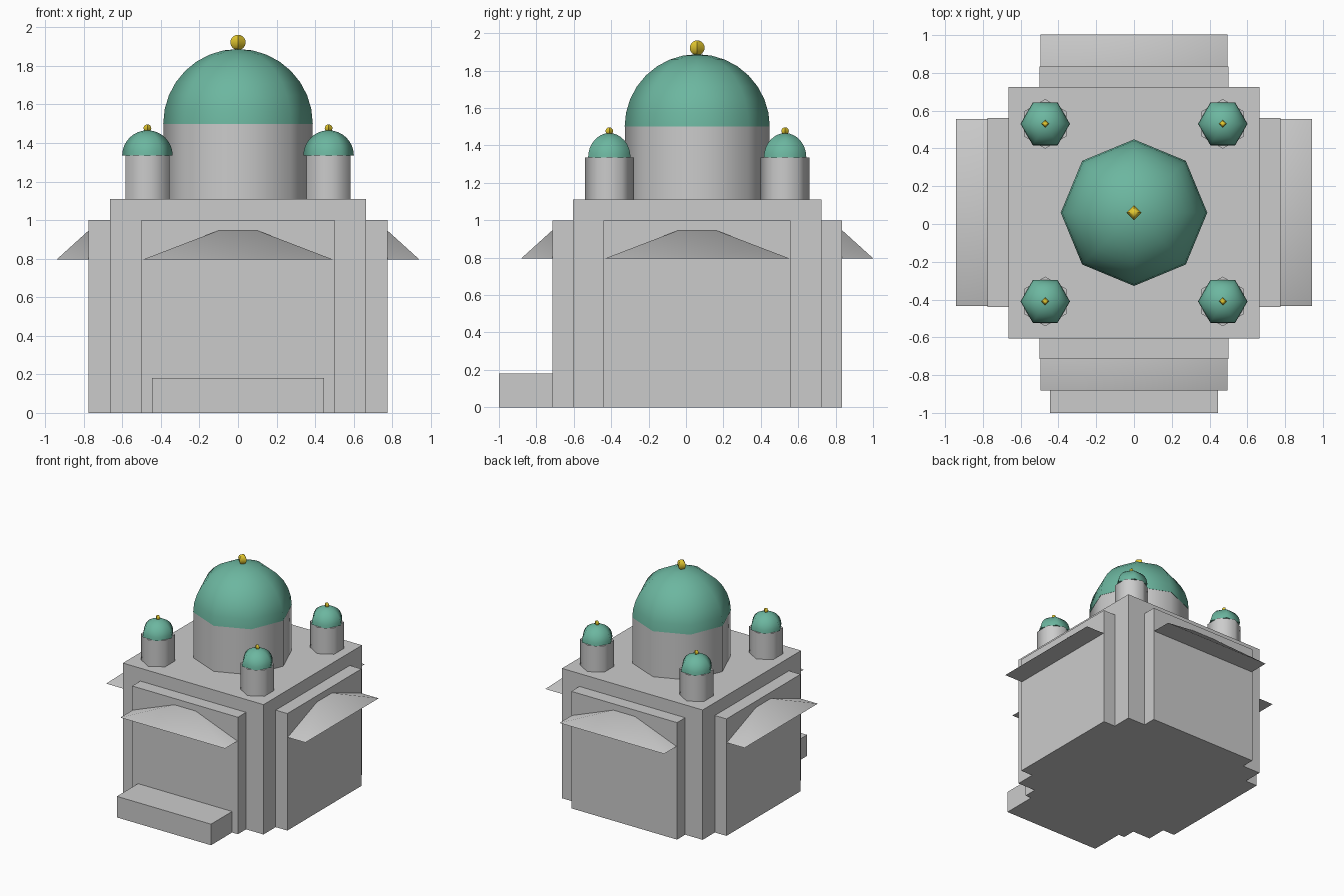
import bpy, bmesh
from math import sin, cos, pi, radians

if "Cube" in bpy.data.objects:
    bpy.data.objects.remove(bpy.data.objects["Cube"])

CY = 0.06  # the building's own centre lies slightly behind the origin


def material(name, color):
    m = bpy.data.materials.new(name)
    m.diffuse_color = color
    m.use_nodes = True
    m.node_tree.nodes["Principled BSDF"].inputs["Base Color"].default_value = m.diffuse_color
    return m


GREEN = material("green_tile", (0.15, 0.47, 0.35, 1))
GOLD = material("gold", (0.8, 0.6, 0.03, 1))


def finish(name, bm, mat=None, smooth=None):
    bmesh.ops.remove_doubles(bm, verts=bm.verts, dist=1e-5)
    bmesh.ops.recalc_face_normals(bm, faces=bm.faces)
    me = bpy.data.meshes.new(name)
    bm.to_mesh(me)
    bm.free()
    if mat:
        me.materials.append(mat)
    if smooth:
        me.polygons.foreach_set("use_smooth", [True] * len(me.polygons))
        me.set_sharp_from_angle(angle=radians(smooth))
    ob = bpy.data.objects.new(name, me)
    bpy.context.collection.objects.link(ob)
    return ob


def box(name, x0, x1, y0, y1, z0, z1):
    bm = bmesh.new()
    bmesh.ops.create_cube(bm, size=1)
    for v in bm.verts:
        v.co = ((x0 + x1) / 2 + v.co.x * (x1 - x0),
                (y0 + y1) / 2 + v.co.y * (y1 - y0),
                (z0 + z1) / 2 + v.co.z * (z1 - z0))
    return finish(name, bm)


def lathe(name, profile, sides, loc, phase=0, mat=None, smooth=65, scale=(1, 1)):
    """Turn a profile of (radius, z) about a vertical axis; open ends are capped."""
    bm = bmesh.new()
    rings = [[bm.verts.new((r * scale[0] * cos(phase + 2 * pi * i / sides),
                            r * scale[1] * sin(phase + 2 * pi * i / sides), z))
              for i in range(sides)] for r, z in profile]
    for a, b in zip(rings, rings[1:]):
        for i in range(sides):
            j = (i + 1) % sides
            bm.faces.new((a[i], a[j], b[j], b[i]))
    for ring, (r, z) in ((rings[0], profile[0]), (rings[-1], profile[-1])):
        if r > 0:
            bm.faces.new(ring)
    ob = finish(name, bm, mat, smooth)
    ob.location = loc
    return ob


def arc(r, start, steps):
    angles = [start + (pi / 2 - start) * i / steps for i in range(steps + 1)]
    return [(r * cos(a) if abs(abs(a) - pi / 2) > 1e-6 else 0, r * sin(a)) for a in angles]


# Main block, crossing arms and entrance step
box("main_block", -0.665, 0.665, CY - 0.665, CY + 0.665, 0, 1.11)
box("side_arms", -0.775, 0.775, CY - 0.5, CY + 0.5, 0, 1.0)
box("front_back_arms", -0.5, 0.5, CY - 0.775, CY + 0.775, 0, 1.0)
box("entrance_step", -0.445, 0.445, -1.0, -0.70, 0, 0.18)

# Awnings: shallow pyramids half sunk into the four arm walls
for i, name in enumerate(("front", "right", "back", "left")):
    a = i * pi / 2
    d = 0.732
    ob = lathe(name + "_awning", [(2 ** 0.5, 0), (0, 0.19)], 4,
               (d * sin(a), CY - d * cos(a), 0.795), phase=pi / 4,
               scale=(0.495, 0.21))
    ob.rotation_euler.z = a


# Drum, dome and finial of a tower
def tower(name, x, y, r, sides, drum_phase, z_dome, dome_r, ball_z, ball_r):
    lathe(name + "_drum", [(r, 1.11), (r, z_dome)], sides, (x, y, 0), drum_phase)
    lathe(name + "_dome", arc(dome_r, 0, 8), sides, (x, y, z_dome), mat=GREEN)
    lathe(name + "_finial", arc(ball_r, -pi / 2, 8), 4, (x, y, ball_z),
          mat=GOLD, smooth=50)


tower("main", 0, CY, 0.386, 8, 0, 1.50, 0.388, 1.922, 0.04)
for sx, side in ((-1, "left"), (1, "right")):
    for sy, end in ((-1, "front"), (1, "back")):
        tower(f"{end}_{side}_turret", 0.47 * sx, CY + 0.47 * sy,
              0.131, 6, pi / 6, 1.335, 0.131, 1.477, 0.02)
